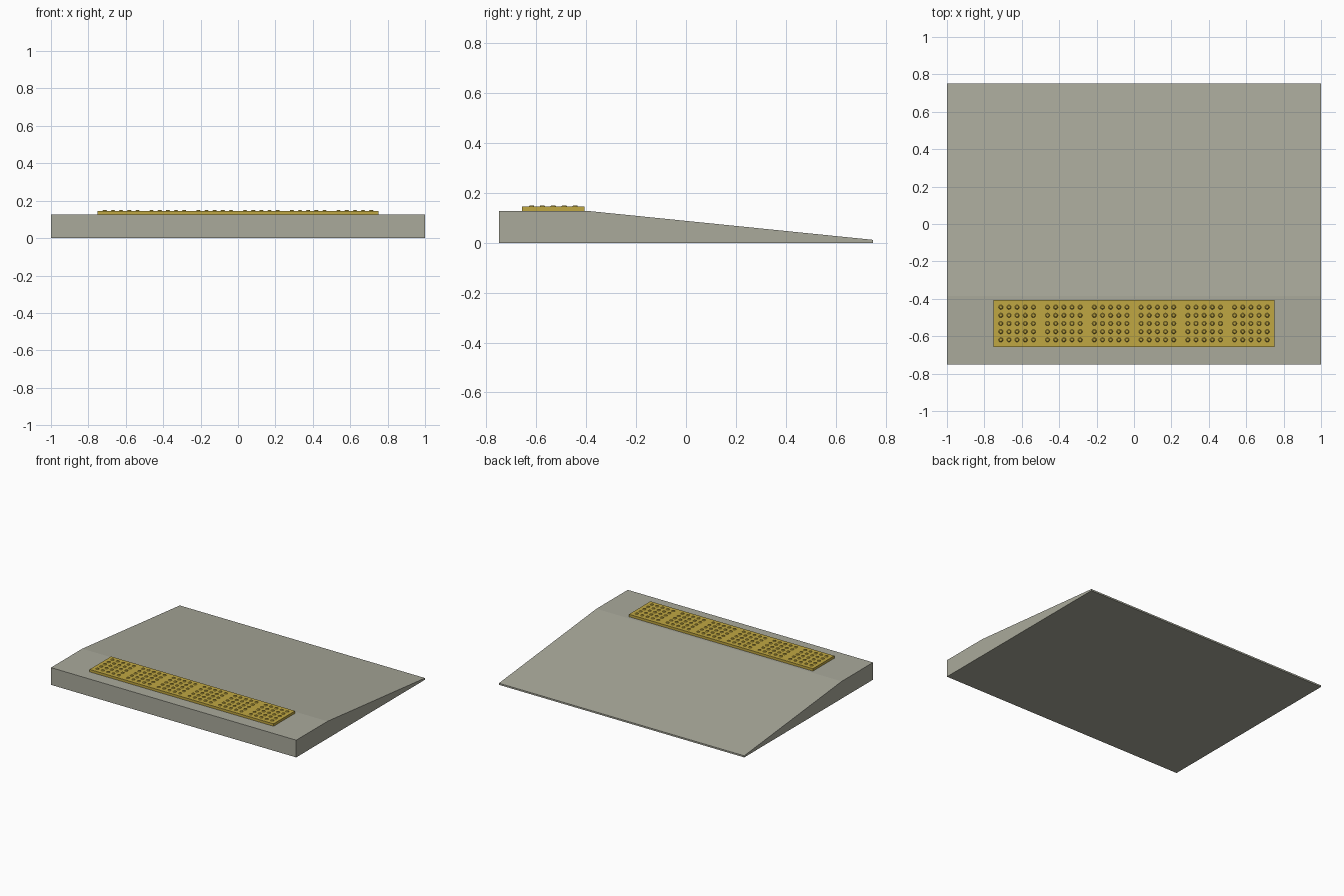
import bpy
import bmesh
from mathutils import Matrix

cube = bpy.data.objects.get("Cube")
if cube:
    bpy.data.objects.remove(cube, do_unlink=True)


def make_material(name, color):
    mat = bpy.data.materials.new(name)
    mat.use_nodes = True
    mat.diffuse_color = color
    mat.node_tree.nodes["Principled BSDF"].inputs["Base Color"].default_value = color
    return mat


def finish(bm, name, mat):
    bmesh.ops.recalc_face_normals(bm, faces=bm.faces)
    mesh = bpy.data.meshes.new(name)
    bm.to_mesh(mesh)
    bm.free()
    mesh.materials.append(mat)
    obj = bpy.data.objects.new(name, mesh)
    bpy.context.collection.objects.link(obj)
    return obj


concrete = make_material("concrete grey", (0.40, 0.40, 0.33, 1))
yellow = make_material("tactile yellow", (0.53, 0.39, 0.055, 1))

# Ramp: side profile extruded across the full width
TOP = 0.127
profile = [(-0.75, 0), (0.75, 0), (0.75, 0.012), (-0.385, TOP), (-0.75, TOP)]
bm = bmesh.new()
side = bm.faces.new([bm.verts.new((-1, y, z)) for y, z in profile])
new = bmesh.ops.extrude_face_region(bm, geom=[side])["geom"]
bmesh.ops.translate(bm, vec=(2, 0, 0),
                    verts=[v for v in new if isinstance(v, bmesh.types.BMVert)])
finish(bm, "concrete_ramp", concrete)

# Tactile plate resting on the level landing
PLATE_Y, PLATE_TOP = -0.532, 0.145
bm = bmesh.new()
bmesh.ops.create_cube(bm, size=1, matrix=Matrix.Translation(
    (0, PLATE_Y, (TOP + PLATE_TOP) / 2)) @ Matrix.Diagonal(
    (1.5, 0.25, PLATE_TOP - TOP, 1)))
finish(bm, "tactile_plate", yellow)

# Raised studs: six groups of five by five truncated cones
PITCH, HEIGHT = 0.0436, 0.005
bm = bmesh.new()
for group in range(6):
    for col in range(5):
        for row in range(5):
            x = (group - 2.5) * 0.25 + (col - 2) * PITCH
            y = PLATE_Y + (row - 2) * PITCH
            bmesh.ops.create_cone(
                bm, cap_ends=True, segments=12, radius1=0.012, radius2=0.008,
                depth=HEIGHT,
                matrix=Matrix.Translation((x, y, PLATE_TOP + HEIGHT / 2)))
finish(bm, "tactile_studs", yellow)
